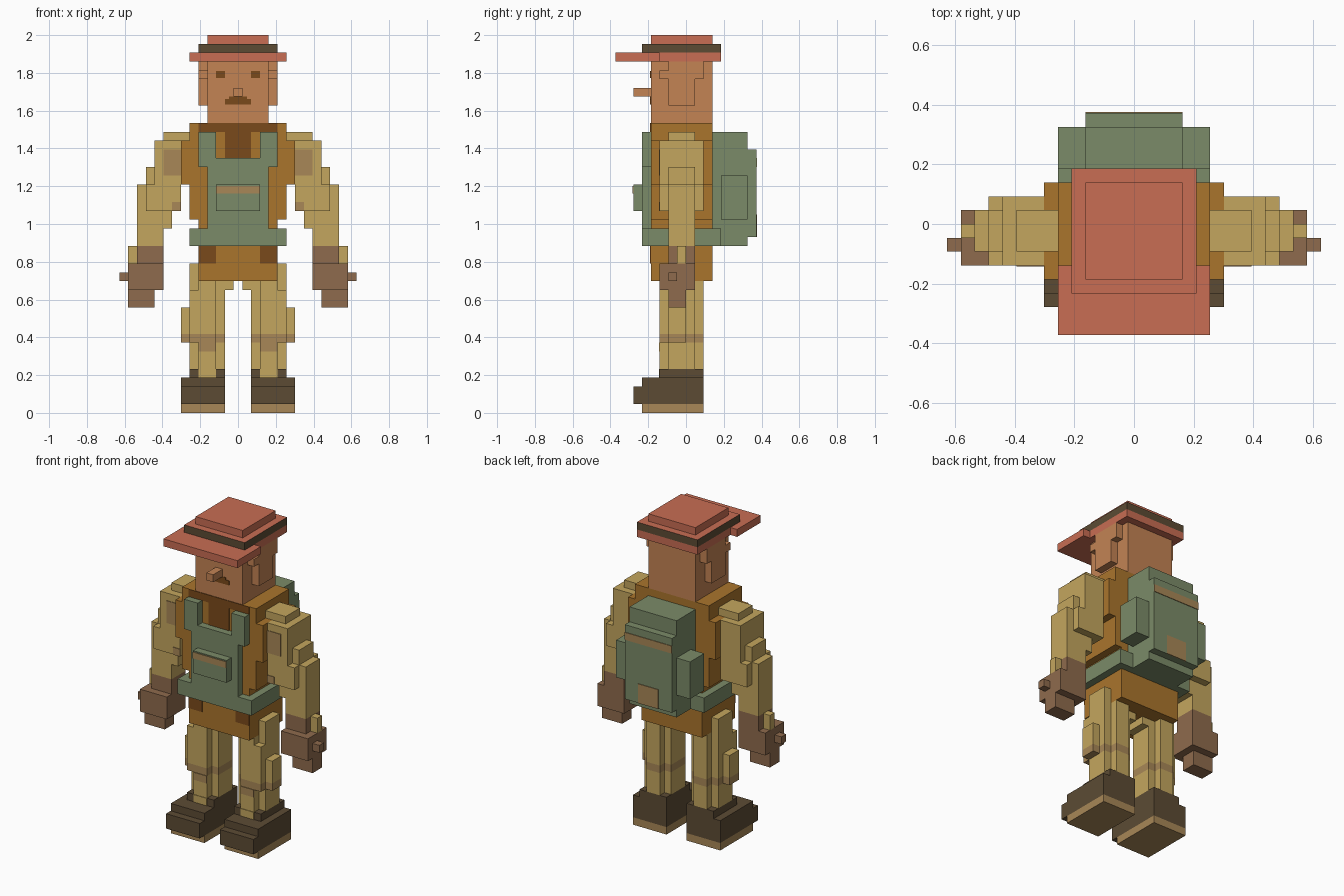
import bpy, bmesh

if "Cube" in bpy.data.objects:
    bpy.data.objects.remove(bpy.data.objects["Cube"])

U = 2 / 43  # one block of the build grid


def srgb(h):
    out = []
    for i in (0, 2, 4):
        c = int(h[i:i + 2], 16) / 255
        out.append(c / 12.92 if c <= 0.04045 else ((c + 0.055) / 1.055) ** 2.4)
    return (*out, 1)


MATS = {}
for name, code in dict(hat_red="c86d53", dark_leather="5c4b34", skin="c38354",
                       shirt_orange="aa752c", overall_green="7b8b68", cloth_tan="c4a65e",
                       patch_tan="a88757", glove_brown="8f6b4d", deep_brown="7a4a1b").items():
    m = bpy.data.materials.new(name)
    m.diffuse_color = srgb(code)
    m.use_nodes = True
    m.node_tree.nodes["Principled BSDF"].inputs["Base Color"].default_value = m.diffuse_color
    MATS[name] = m


def part(name, mat, boxes, mirror=False, top=None):
    """Blocks given as (x0, x1, y0, y1, z0, z1) in grid units."""
    bm = bmesh.new()
    for x0, x1, y0, y1, z0, z1 in boxes:
        for s in ((1, -1) if mirror else (1,)):
            ret = bmesh.ops.create_cube(bm, size=1)
            for v in ret["verts"]:
                v.co = (s * ((x0 + x1) / 2 + v.co.x * (x1 - x0)) * U,
                        ((y0 + y1) / 2 + v.co.y * (y1 - y0)) * U,
                        ((z0 + z1) / 2 + v.co.z * (z1 - z0)) * U)
    bmesh.ops.recalc_face_normals(bm, faces=bm.faces)
    me = bpy.data.meshes.new(name)
    me.materials.append(MATS[mat])
    if top:  # upward faces in a second colour
        me.materials.append(MATS[top])
        for f in bm.faces:
            f.material_index = int(f.normal.z > 0.5)
    bm.to_mesh(me)
    bm.free()
    ob = bpy.data.objects.new(name, me)
    bpy.context.collection.objects.link(ob)
    return ob


def plate(x0, x1, y, z0, z1):
    """Thin painted plate on a front or back face."""
    return (x0, x1, y - 0.08, y + 0.08, z0, z1)


# Hat
part("hat_brim", "hat_red", [(-5.5, 5.5, -8, -3, 40, 41), (-4.5, 4.5, -3, 4, 40, 41)])
part("hat_band", "dark_leather", [(-4.5, 4.5, -5, 4, 41, 42)], top="hat_red")
part("hat_crown", "hat_red", [(-3.5, 3.5, -4, 3, 42, 43)])

# Head
part("head", "skin", [(-3.5, 3.5, -4, 3, 33, 40)])
part("ears", "skin", [(3.5, 4.5, -2, 1, 35, 38), (3.5, 4.5, -3, 2, 38, 39),
                      (3.5, 4.5, -2, 2, 39, 40)], True)
part("nose", "skin", [(-0.5, 0.5, -6, -4, 36, 37)])
part("eyes", "deep_brown", [plate(1.5, 2.5, -4, 38.1, 38.9)], True)
part("mouth", "deep_brown", [plate(-1.5, 1.5, -4, 35.1, 35.7), plate(-1, 1, -4, 35.7, 36)])

# Torso
part("shirt", "shirt_orange", [(-4.5, 4.5, -4, 3, 15, 22), (-5.5, 5.5, -4, 3, 22, 33),
                               (5.5, 6.5, -4, 3, 26, 31), (-6.5, -5.5, -4, 3, 26, 31)])
part("collar", "deep_brown", [plate(-4.5, 4.5, -4, 32, 33), plate(-1.5, 1.5, -4, 29, 32)])
part("shirt_patches", "deep_brown", [plate(2.5, 4.5, -4, 17, 19)], True)

# Overalls
part("bib", "overall_green", [(-3.5, 3.5, -5, -4, 21, 29)])
part("straps", "overall_green", [(2.5, 4.5, -5, -4, 29, 32), (3.5, 4.5, -5, -4, 28, 29)], True)
part("belt", "overall_green", [(-5.5, 5.5, -5, 4, 19, 21)])
part("bib_pocket", "overall_green", [(-2.5, 2.5, -6, -5, 23, 26)])
part("pocket_stripe", "patch_tan", [plate(-2.5, 2.5, -6, 25, 25.85)])

# Backpack
part("backpack", "overall_green", [(-3.5, 3.5, 3, 7, 19, 32), (-3.5, 3.5, 7, 8, 20, 30)])
part("backpack_pockets", "overall_green", [(3.5, 5.5, 4, 7, 22, 27)], True)
part("backpack_stripe", "patch_tan", [plate(-3.5, 3.5, 8, 28, 29)])
part("backpack_patch", "patch_tan", [plate(-1.5, 1.5, 8, 20, 22.6)])

# Arms
part("sleeves", "cloth_tan", [
    (5.5, 8.5, -2, 1, 31, 32), (6.5, 9.5, -3, 2, 26, 31), (9.5, 10.5, -2, 1, 26, 28),
    (6.5, 10.5, -3, 2, 23, 26), (10.5, 11.5, -2, 1, 21, 26), (7.5, 10.5, -2, 1, 21, 23),
    (8.5, 11.5, -2, 1, 19, 21), (11.5, 12.5, -1, 0, 17, 19)], True)
part("sleeve_patches", "patch_tan", [plate(6.5, 8.5, -3, 27, 30), plate(6.5, 7.5, -3, 23, 24)], True)
part("gloves", "glove_brown", [
    (8.5, 11.5, -2, 1, 16, 19), (8.5, 12.5, -3, 1, 14, 17), (9.5, 12.5, -2, 0, 12, 14),
    (12.5, 13.5, -2, -1, 15, 16)], True)

# Legs, with a worn band around each knee
for name, mat, z0, z1 in (("trousers_lower", "cloth_tan", 5, 8), ("knee_bands", "patch_tan", 8, 9),
                          ("trousers_upper", "cloth_tan", 9, 15)):
    part(name, mat, [(1.5, 5.5, -2, 1, z0, z1), (2.5, 4.5, -3, 2, z0, z1)], True)
part("trouser_folds", "cloth_tan", [
    (5.5, 6.5, -2, 0, 9, 12), (4.5, 5.5, -3, -2, 9, 14), (4.5, 5.5, -2, 1, 15, 17),
    (0.5, 1.5, -2, 1, 14, 15)], True)
part("knee_folds", "patch_tan", [(5.5, 6.5, -2, 0, 8, 9), (4.5, 5.5, -3, -2, 8, 9),
                                 plate(2.5, 4.5, -3, 7, 8)], True)

# Boots
part("boots", "dark_leather", [(1.5, 6.5, -5, 2, 1, 4), (1.5, 6.5, -6, -5, 1, 3),
                               (1.5, 5.5, -3, 2, 4, 5)], True)
part("boot_fronts", "cloth_tan", [plate(2.5, 4.5, -3, 4, 5)], True)
part("soles", "patch_tan", [(1.5, 6.5, -5, 2, 0, 1)], True)
